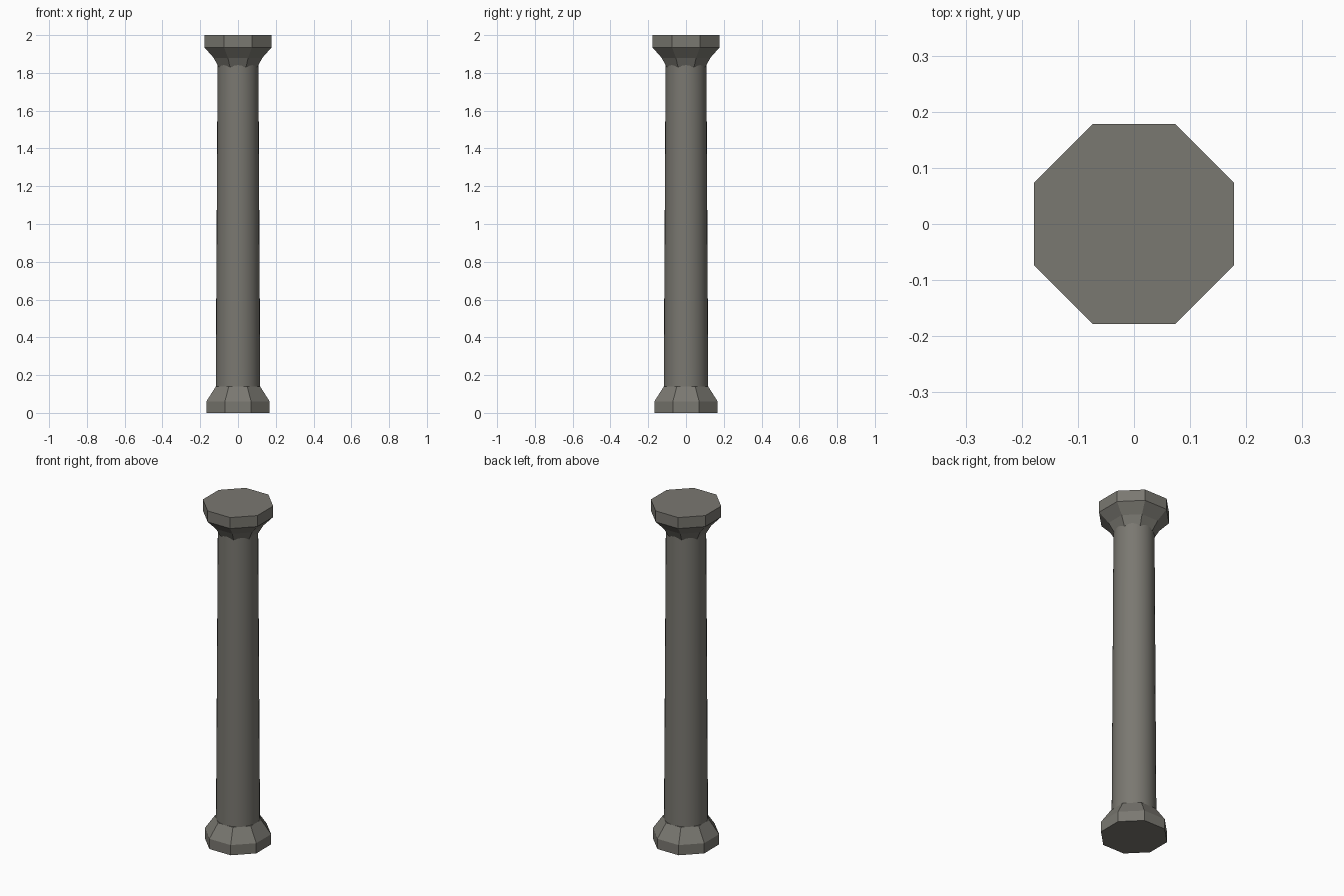
import bpy, bmesh, math

if "Cube" in bpy.data.objects:
    bpy.data.objects.remove(bpy.data.objects["Cube"])

stone = bpy.data.materials.new("warm grey stone")
stone.diffuse_color = (0.195, 0.188, 0.165, 1)
stone.use_nodes = True
stone.node_tree.nodes["Principled BSDF"].inputs["Base Color"].default_value = stone.diffuse_color


def lathe(name, profile, sides, offset):
    """Closed solid from (circumradius, z) rings."""
    bm = bmesh.new()
    rings = []
    for r, z in profile:
        rings.append([bm.verts.new((r * math.cos(offset + i * math.tau / sides),
                                    r * math.sin(offset + i * math.tau / sides), z))
                      for i in range(sides)])
    for a, b in zip(rings, rings[1:]):
        for i in range(sides):
            j = (i + 1) % sides
            bm.faces.new((a[i], a[j], b[j], b[i]))
    bm.faces.new(rings[0][::-1])
    bm.faces.new(rings[-1])
    mesh = bpy.data.meshes.new(name)
    bm.to_mesh(mesh)
    bm.free()
    mesh.materials.append(stone)
    obj = bpy.data.objects.new(name, mesh)
    bpy.context.collection.objects.link(obj)
    return obj


def octagon(name, profile):
    # profile is given in flat-to-centre distances
    k = 1 / math.cos(math.pi / 8)
    return lathe(name, [(a * k, z) for a, z in profile], 8, math.pi / 8)


# octagonal foot with chamfer up to the shaft
octagon("base", [(0.168, 0), (0.168, 0.06), (0.117, 0.14)])

# gently tapered round shaft
shaft = lathe("shaft", [(0.118, 0.10), (0.108, 1.87)], 32, 0)
bpy.context.view_layer.objects.active = shaft
shaft.select_set(True)
bpy.ops.object.shade_smooth_by_angle(angle=math.radians(35))

# flared octagonal capital
octagon("capital", [(0.102, 1.83), (0.129, 1.88), (0.178, 1.935), (0.178, 2.0)])
